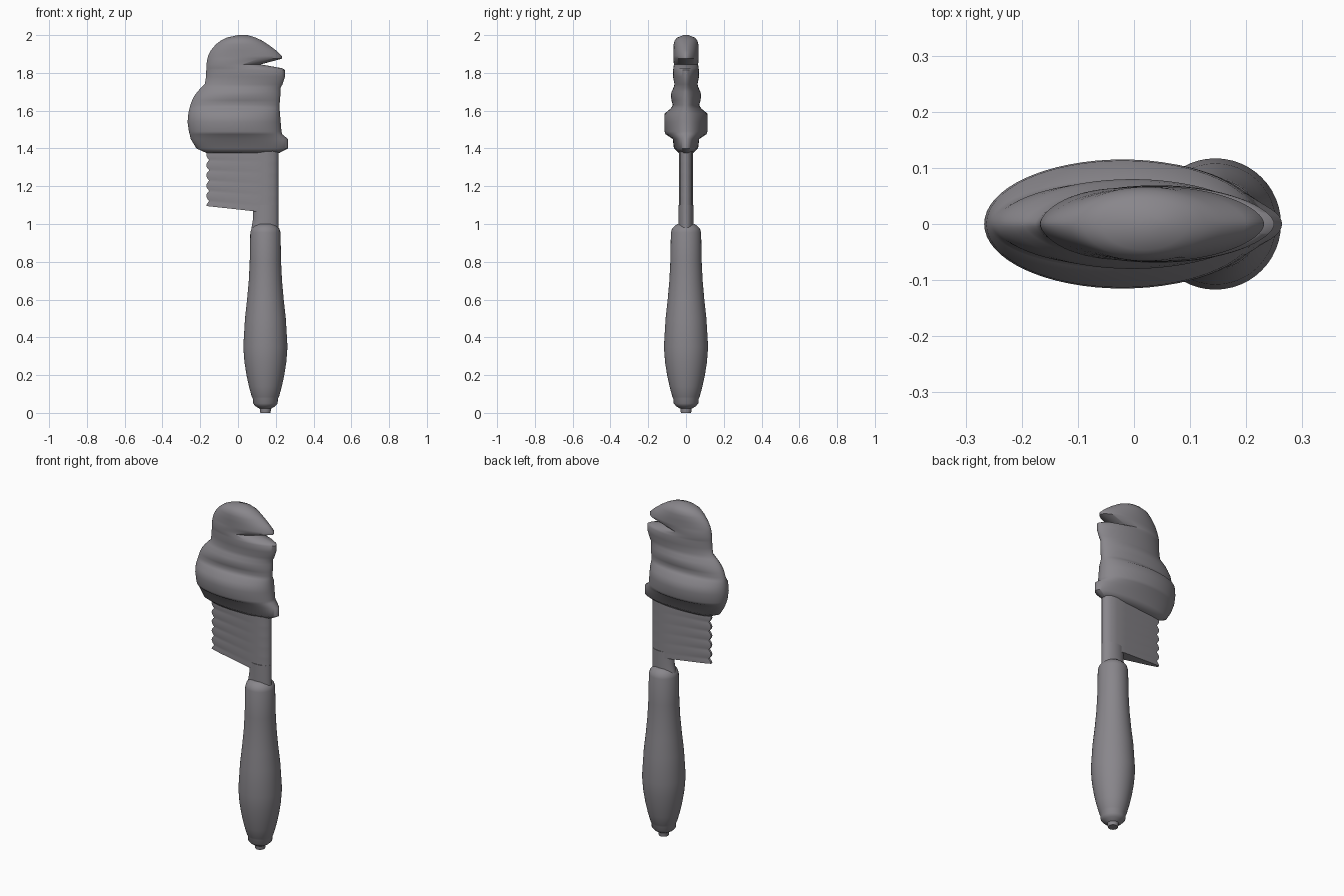
import bpy, bmesh, math

if "Cube" in bpy.data.objects:
    bpy.data.objects.remove(bpy.data.objects["Cube"])

grey = bpy.data.materials.new("warm_grey")
grey.diffuse_color = (0.25, 0.24, 0.26, 1)
grey.use_nodes = True
grey.node_tree.nodes["Principled BSDF"].inputs["Base Color"].default_value = grey.diffuse_color


def loft(name, rings, angle=40):
    """Skin a stack of equal-length closed rings and cap both ends."""
    bm = bmesh.new()
    loops = [[bm.verts.new(p) for p in r] for r in rings]
    n = len(loops[0])
    for a, b in zip(loops, loops[1:]):
        for i in range(n):
            j = (i + 1) % n
            bm.faces.new((a[i], a[j], b[j], b[i]))
    bm.faces.new(loops[0][::-1])
    bm.faces.new(loops[-1])
    bmesh.ops.recalc_face_normals(bm, faces=bm.faces[:])
    me = bpy.data.meshes.new(name)
    bm.to_mesh(me)
    bm.free()
    ob = bpy.data.objects.new(name, me)
    bpy.context.collection.objects.link(ob)
    me.materials.append(grey)
    bpy.ops.object.select_all(action='DESELECT')
    ob.select_set(True)
    bpy.context.view_layer.objects.active = ob
    bpy.ops.object.shade_smooth_by_angle(angle=math.radians(angle))
    return ob


def oval(z, x0, x1, hy, power=1.0, n=48):
    """Oval ring from x0 to x1; a power above 1 sharpens its two ends."""
    pts = []
    for i in range(n):
        t = 2 * math.pi * i / n
        s = math.sin(t)
        pts.append(((x0 + x1) / 2 + (x1 - x0) / 2 * math.cos(t),
                    math.copysign(hy * abs(s) ** power, s), z))
    return pts


# Turned handle with a small end button
AX = 0.145
handle = [(0, .027), (.022, .03), (.035, .052), (.05, .065), (.075, .066),
          (.085, .072), (.14, .087), (.2, .1), (.27, .111), (.35, .117),
          (.5, .108), (.6, .097), (.7, .088), (.8, .083),
          (.955, .08), (.975, .074), (.99, .06), (1.0, .045)]
loft("handle", [oval(z, AX - r, AX + r, r) for z, r in handle])

# Flattened neck joining handle and blade
loft("neck", [oval(z, x0, .215, .04) for z, x0 in
              [(.97, .07), (1.0, .075), (1.03, .08), (1.1, .08)]])

# Blade: wedge section, scalloped thin edge on the left, sloping lower end
SECTION = [(0, .006), (.15, .015), (.4, .024), (.65, .034),
           (.82, .037), (.92, .031), (.98, .018), (1, .004)]
ROWS, TEETH = 48, 6
blade = []
for k in range(ROWS + 1):
    f = k / ROWS
    left = -.168 + .016 * (1 - abs(math.sin(math.pi * (TEETH * f + .5))))
    ring = []
    for side in (-1, 1):
        for u, h in (SECTION if side < 0 else SECTION[::-1]):
            x = left + (.215 - left) * u
            low = 1.095 - .11 * (x + .165)
            ring.append((x, side * h, low + (1.42 - low) * f))
    blade.append(ring)
loft("blade", blade)

# Coiled wrap: (height, left, right, half depth) of each coil's crest and groove
wrap = [
    (1.375, -.165, .217, .036), (1.4, -.22, .264, .064),
    (1.45, -.25, .264, .07), (1.475, -.256, .234, .108),
    (1.49, -.26, .23, .114), (1.54, -.267, .226, .115),
    (1.585, -.263, .222, .113), (1.612, -.257, .22, .08),
    (1.63, -.252, .22, .07), (1.655, -.243, .222, .077),
    (1.68, -.23, .224, .08), (1.7, -.215, .224, .076),
    (1.722, -.195, .226, .066), (1.74, -.176, .236, .061),
    (1.78, -.169, .249, .069), (1.815, -.168, .25, .068),
    (1.825, -.168, .232, .067), (1.845, -.167, .12, .064),
    (1.875, -.162, .232, .067), (1.89, -.158, .232, .067),
    (1.92, -.143, .2, .066), (1.95, -.118, .16, .066),
    (1.972, -.09, .125, .06), (1.987, -.058, .094, .046),
    (2.0, .0, .05, .014)]
# The slimmer upper coils have sharper ends
loft("coiled_wrap", [oval(*r, power=1.15 if 1.66 < r[0] < 1.96 else 1.0, n=64)
                     for r in wrap], 50)
